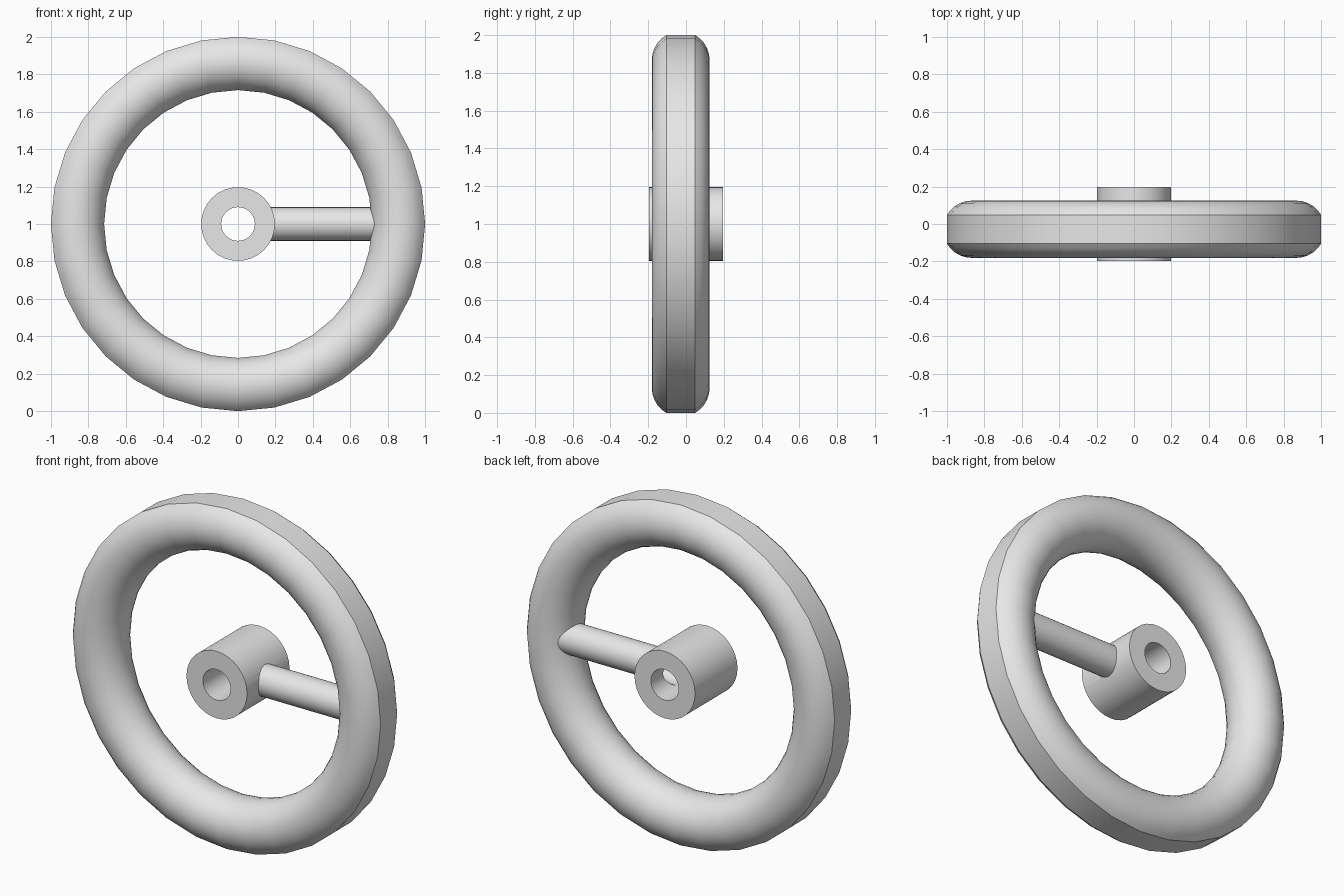
import bpy, bmesh, math

if "Cube" in bpy.data.objects:
    bpy.data.objects.remove(bpy.data.objects["Cube"])

CENTRE_Z = 1.0

grey = bpy.data.materials.new("light_grey")
grey.diffuse_color = (0.8, 0.8, 0.8, 1)
grey.use_nodes = True
grey.node_tree.nodes["Principled BSDF"].inputs["Base Color"].default_value = grey.diffuse_color


def finish(name, bm):
    bmesh.ops.recalc_face_normals(bm, faces=bm.faces)
    mesh = bpy.data.meshes.new(name)
    bm.to_mesh(mesh)
    bm.free()
    mesh.materials.append(grey)
    obj = bpy.data.objects.new(name, mesh)
    bpy.context.collection.objects.link(obj)
    obj.location.z = CENTRE_Z
    return obj


def smooth(obj):
    bpy.ops.object.select_all(action='DESELECT')
    bpy.context.view_layer.objects.active = obj
    obj.select_set(True)
    bpy.ops.object.shade_smooth_by_angle(angle=math.radians(30))


def lathe(name, profile, segments=32):
    """Revolve a closed (radius, y) profile about the y axis."""
    bm = bmesh.new()
    rings = []
    for i in range(segments):
        a = math.tau * i / segments
        rings.append([bm.verts.new((r * math.cos(a), y, r * math.sin(a)))
                      for r, y in profile])
    n = len(profile)
    for i in range(segments):
        p, q = rings[i], rings[(i + 1) % segments]
        for j in range(n):
            k = (j + 1) % n
            bm.faces.new((p[j], p[k], q[k], q[j]))
    return finish(name, bm)


def rod(name, x0, x1, radius, capped):
    """Cylinder along the x axis."""
    bm = bmesh.new()
    rings = [[bm.verts.new((x, radius * math.cos(math.tau * i / 32),
                            radius * math.sin(math.tau * i / 32)))
              for i in range(32)] for x in (x0, x1)]
    for i in range(32):
        k = (i + 1) % 32
        bm.faces.new((rings[0][i], rings[0][k], rings[1][k], rings[1][i]))
    if capped:
        for ring in rings:
            bm.faces.new(ring)
    return finish(name, bm)


# Rim: round section with its outer side cut flat
section = [(0.868 + 0.153 * math.cos(math.radians(a)),
            -0.028 + 0.153 * math.sin(math.radians(a)))
           for a in range(30, 331, 12)]
rim = lathe("rim", section)

# Hub with a bore, opened into the hollow spoke
hub = lathe("hub", [(0.09, -0.197), (0.197, -0.197), (0.197, 0.197), (0.09, 0.197)])
cutter = rod("spoke_hole_cutter", 0.03, 0.3, 0.085, True)
cutter.hide_render = True
cutter.hide_set(True)
cut = hub.modifiers.new("spoke_hole", 'BOOLEAN')
cut.operation = 'DIFFERENCE'
cut.solver = 'EXACT'
cut.object = cutter

# Single spoke from hub wall into the rim
spoke = rod("spoke", 0.165, 0.82, 0.09, False)

for part in (rim, hub, spoke):
    smooth(part)
